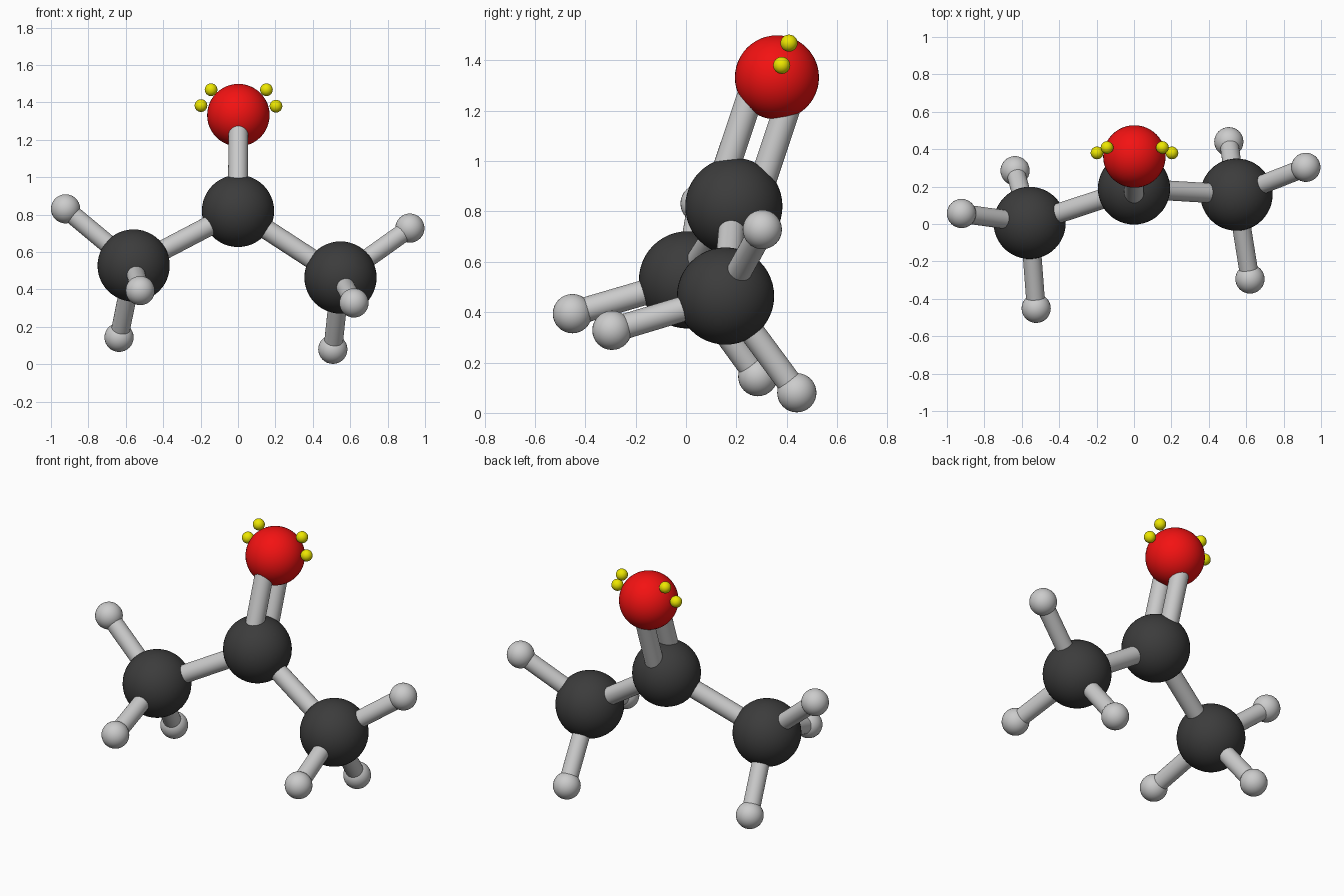
import bpy
import math
from mathutils import Vector

if "Cube" in bpy.data.objects:
    bpy.data.objects.remove(bpy.data.objects["Cube"])


def material(name, color):
    m = bpy.data.materials.new(name)
    m.diffuse_color = (*color, 1)
    m.use_nodes = True
    m.node_tree.nodes["Principled BSDF"].inputs["Base Color"].default_value = m.diffuse_color
    return m


CARBON = material("carbon_dark", (0.045, 0.045, 0.045))
OXYGEN = material("oxygen_red", (0.9, 0.006, 0.006))
LONE = material("electron_yellow", (0.85, 0.8, 0.0))


def ball(name, pos, radius, mat=None, seg=48):
    bpy.ops.mesh.primitive_uv_sphere_add(
        segments=seg, ring_count=seg // 2, radius=radius, location=pos)
    ob = bpy.context.object
    ob.name = name
    bpy.ops.object.shade_smooth()
    if mat:
        ob.data.materials.append(mat)


def bond(name, a, b, radius):
    a, b = Vector(a), Vector(b)
    d = b - a
    bpy.ops.mesh.primitive_cylinder_add(
        vertices=32, radius=radius, depth=d.length, location=(a + b) / 2,
        rotation=d.to_track_quat('Z', 'Y').to_euler())
    bpy.context.object.name = name
    bpy.ops.object.shade_smooth_by_angle(angle=math.radians(40))


# Central carbon and oxygen
center = Vector((0, 0.19, 0.82))
oxygen = Vector((0.002, 0.361, 1.332))
ball("central_carbon", center, 0.193, CARBON)
ball("oxygen_atom", oxygen, 0.167, OXYGEN)

# Double bond: two parallel rods offset sideways in the yz plane
side = (oxygen - center).cross(Vector((1, 0, 0))).normalized() * 0.077
for i, s in enumerate((-1, 1)):
    bond(f"double_bond_{i + 1}", center + side * s, oxygen + side * s, 0.053)

# Methyl groups: carbon position followed by its three hydrogens
groups = {
    "left": ((-0.558, 0.006, 0.528),
             [(-0.922, 0.056, 0.831), (-0.523, -0.451, 0.394), (-0.636, 0.285, 0.144)]),
    "right": ((0.548, 0.157, 0.464),
              [(0.919, 0.303, 0.728), (0.62, -0.294, 0.328), (0.507, 0.44, 0.08)]),
}
for name, (carbon, hydrogens) in groups.items():
    ball(f"{name}_carbon", carbon, 0.193, CARBON)
    bond(f"{name}_carbon_bond", center, carbon, 0.053)
    for i, h in enumerate(hydrogens):
        ball(f"{name}_hydrogen_{i + 1}", h, 0.078, seg=32)
        bond(f"{name}_hydrogen_bond_{i + 1}", carbon, h, 0.05)

# Lone pair electrons around the oxygen
for i, p in enumerate([(-0.198, 0.38, 1.383), (-0.144, 0.409, 1.468),
                       (0.152, 0.409, 1.468), (0.203, 0.38, 1.38)]):
    ball(f"lone_electron_{i + 1}", p, 0.034, LONE, 24)
